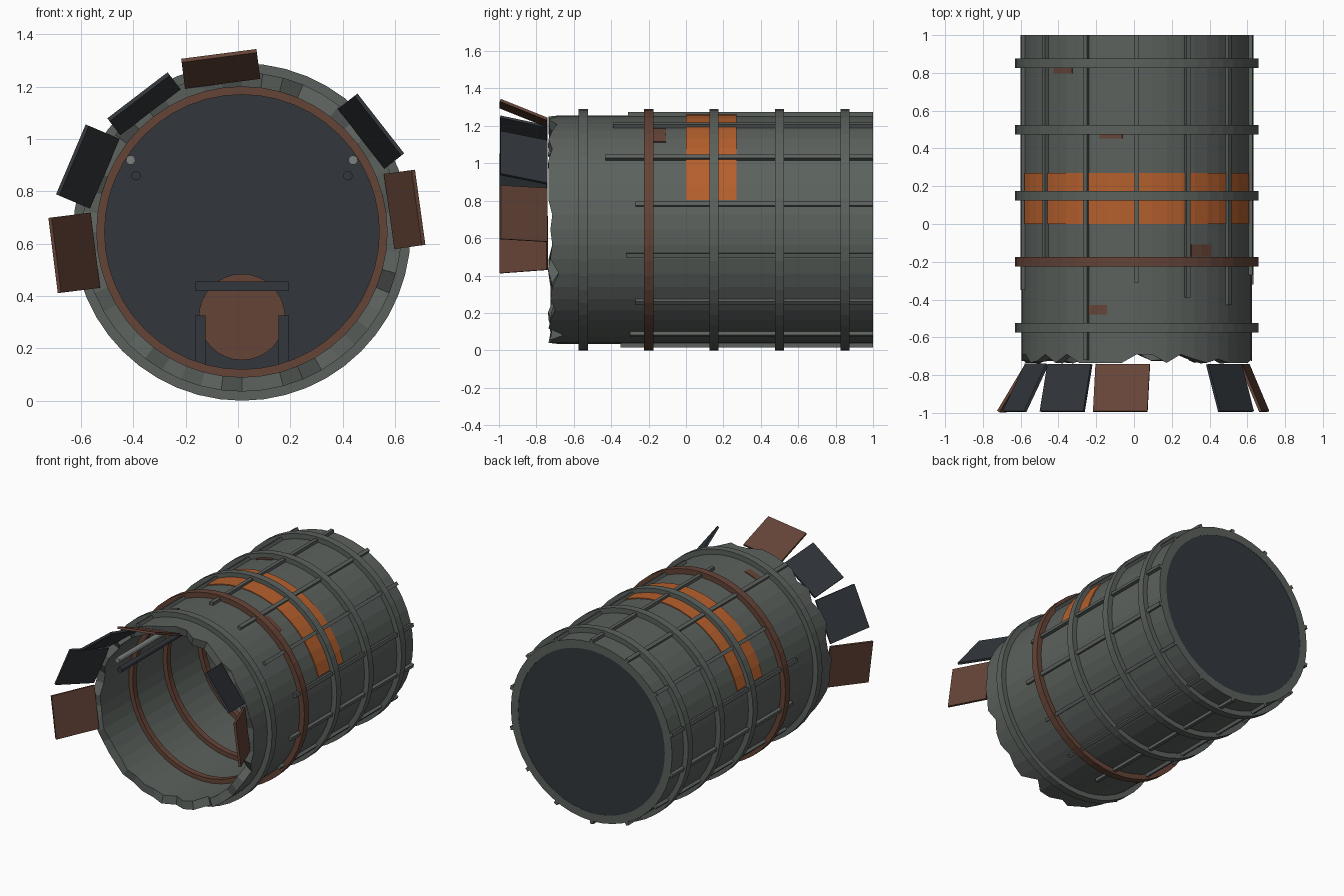
import bpy, bmesh, random
from math import sin, cos, radians, pi
from mathutils import Matrix, Vector

if "Cube" in bpy.data.objects:
    bpy.data.objects.remove(bpy.data.objects["Cube"])

random.seed(7)
CX, CZ = 0.015, 0.645          # barrel axis runs along y through this point
N = 48


def mat(name, r, g, b):
    m = bpy.data.materials.new(name)
    m.diffuse_color = (r, g, b, 1)
    m.use_nodes = True
    m.node_tree.nodes["Principled BSDF"].inputs["Base Color"].default_value = m.diffuse_color
    return m


HULL = mat("hull_grey", 0.105, 0.12, 0.11)
DARK = mat("dark_metal", 0.032, 0.038, 0.045)
RUST = mat("rust", 0.13, 0.057, 0.038)
ORANGE = mat("orange_paint", 0.46, 0.115, 0.026)
LIGHT = mat("light_metal", 0.2, 0.22, 0.21)


def finish(name, bm, material):
    bmesh.ops.recalc_face_normals(bm, faces=bm.faces)
    me = bpy.data.meshes.new(name)
    bm.to_mesh(me)
    bm.free()
    me.materials.append(material)
    ob = bpy.data.objects.new(name, me)
    bpy.context.collection.objects.link(ob)
    return ob


def polar(r, y, deg):
    return Vector((CX + r * cos(radians(deg)), y, CZ + r * sin(radians(deg))))


def arc(name, r0, r1, y0, y1, material, a0=0, a1=360, n=N, front=None):
    """Rectangular section swept around the barrel axis."""
    bm = bmesh.new()
    full = a1 - a0 >= 360
    rows = []
    for i in range(n if full else n + 1):
        a = a0 + (a1 - a0) * i / n
        yo, yi = front(i) if front else (y0, y0)
        rows.append([bm.verts.new(polar(r, y, a)) for r, y in
                     ((r0, yi), (r1, yo), (r1, y1), (r0, y1))])
    for i in range(n):
        p, q = rows[i], rows[(i + 1) % len(rows)]
        for k in range(4):
            bm.faces.new((p[k], p[(k + 1) % 4], q[(k + 1) % 4], q[k]))
    if not full:
        bm.faces.new(rows[0])
        bm.faces.new(rows[-1])
    return finish(name, bm, material)


def rod(name, x, z, r, y0, y1, material, n=12):
    bm = bmesh.new()
    m = Matrix.Translation((x, (y0 + y1) / 2, z)) @ Matrix.Rotation(pi / 2, 4, 'X')
    bmesh.ops.create_cone(bm, cap_ends=True, segments=n, radius1=r, radius2=r,
                          depth=y1 - y0, matrix=m)
    return finish(name, bm, material)


def box(name, matrix, size, material):
    bm = bmesh.new()
    bmesh.ops.create_cube(bm, size=1, matrix=matrix @ Matrix.Diagonal((*size, 1)))
    return finish(name, bm, material)


# Hull shell with a torn front edge
tear = []
for i in range(N):
    y = -0.735 + random.choice((0, 0, 0.01, 0.02, 0.045))
    if 37 <= i <= 46 and i % 3 == 0:
        y += 0.035
    tear.append((y, y + random.uniform(-0.005, 0.015)))
arc("hull_shell", 0.555, 0.61, -0.73, 1.0, HULL, front=lambda i: tear[i])

# Rear bulkhead
rod("rear_bulkhead", CX, CZ, 0.557, 0.96, 0.998, DARK, N)

# Outer hoops, one of them rusted
for i, y in enumerate((-0.55, -0.2, 0.15, 0.5, 0.85)):
    arc(f"outer_hoop_{i}", 0.6, 0.645, y - 0.025, y + 0.025, RUST if i == 1 else HULL)

# Inner rib rings
for i, y in enumerate((-0.39, -0.02, 0.35, 0.72)):
    arc(f"inner_rib_{i}", 0.525, 0.56, y - 0.02, y + 0.02, RUST)

# Lengthwise stringers, broken off at differing lengths
starts = {0: -0.31, 1: -0.72, 2: -0.2, 3: -0.35, 4: -0.3, 5: -0.4, 6: -0.28, 7: -0.35,
          8: -0.3, 9: -0.27, 10: -0.32, 11: -0.27, 12: -0.43, 13: -0.39}
for i, y0 in starts.items():
    a = 90 + i * 360 / 14
    frame = Matrix.Translation(polar(0.615, (y0 + 1) / 2, a)) @ Matrix.Rotation(radians(-a), 4, 'Y')
    box(f"stringer_{i}", frame, (0.03, 1 - y0, 0.024), HULL)

# Orange painted band over the upper half
arc("orange_band", 0.6, 0.616, 0.0, 0.27, ORANGE, 15, 165, 20)

# Rust patches
for i, (a, y, w, d) in enumerate(((130, 0.815, 12, 0.035), (103, 0.47, 11.5, 0.035),
                                  (56, -0.14, 12, 0.065), (110, -0.455, 10, 0.05))):
    arc(f"rust_patch_{i}", 0.6, 0.614, y - d / 2, y + d / 2, RUST, a - w / 2, a + w / 2, 2)

# Bent plates flaring out around the torn edge: angle, radius, tilt, material
plates = ((97.4, 0.629, 22, RUST), (127.4, 0.617, 15, DARK), (157, 0.64, 27, DARK),
          (187.1, 0.646, 31, RUST), (38, 0.626, 18, DARK), (7.9, 0.628, 23, RUST))
for i, (a, r, tilt, m) in enumerate(plates):
    frame = (Matrix.Translation(polar(r, -0.868, a)) @ Matrix.Rotation(radians(-a), 4, 'Y')
             @ Matrix.Rotation(radians(tilt), 4, 'Z'))
    box(f"torn_plate_{i}", frame, (0.015, 0.25 / cos(radians(tilt)), 0.29), m)

# Pipes along the inner wall, both sides
for side, s in (("left", -1), ("right", 1)):
    rod(f"upper_pipe_{side}", CX + s * 0.425, 0.92, 0.018, -0.72, 0.97, LIGHT)
    rod(f"lower_pipe_{side}", CX + s * 0.405, 0.86, 0.018, -0.72, 0.97, DARK)

# Rear hatch drum with its frame
rod("hatch_drum", CX, 0.32, 0.165, 0.86, 0.97, RUST, 32)
box("hatch_crossbar", Matrix.Translation((CX, 0.85, 0.438)), (0.36, 0.06, 0.036), DARK)
for side, s in (("left", -1), ("right", 1)):
    box(f"hatch_post_{side}", Matrix.Translation((CX + s * 0.16, 0.85, 0.23)),
        (0.04, 0.06, 0.19), DARK)
